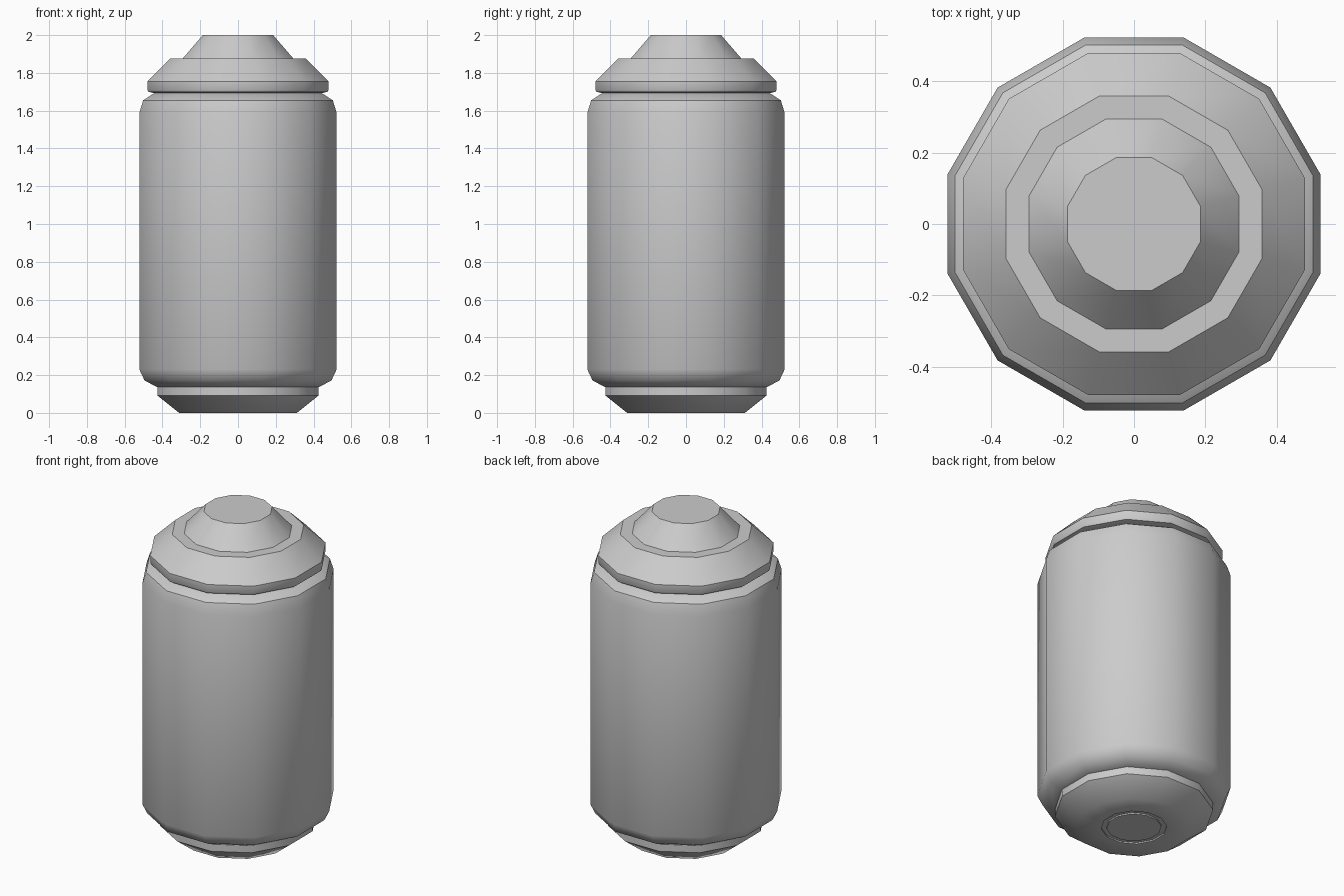
import bpy, bmesh, math

if "Cube" in bpy.data.objects:
    bpy.data.objects.remove(bpy.data.objects["Cube"])

SIDES = 12
K = 1 / math.cos(math.pi / SIDES)  # flat-to-flat half width -> corner radius


def lathe(name, profile):
    """Twelve-sided turned part from (half width, height) points, capped at both ends."""
    bm = bmesh.new()
    rings = []
    for r, z in profile:
        rings.append([bm.verts.new((r * K * math.cos((i + .5) * math.tau / SIDES),
                                    r * K * math.sin((i + .5) * math.tau / SIDES), z))
                      for i in range(SIDES)])
    for a, b in zip(rings, rings[1:]):
        for i in range(SIDES):
            j = (i + 1) % SIDES
            bm.faces.new((a[i], a[j], b[j], b[i]))
    bm.faces.new(rings[0][::-1])
    bm.faces.new(rings[-1])
    me = bpy.data.meshes.new(name)
    bm.to_mesh(me)
    bm.free()
    ob = bpy.data.objects.new(name, me)
    bpy.context.collection.objects.link(ob)
    bpy.ops.object.select_all(action='DESELECT')
    ob.select_set(True)
    bpy.context.view_layer.objects.active = ob
    bpy.ops.object.shade_smooth_by_angle(angle=math.radians(40))
    return ob


# Base with a shallow round recess underneath
lathe("base", [(0.145, 0.008), (0.177, 0.008), (0.177, 0), (0.312, 0),
               (0.427, 0.092), (0.427, 0.137)])
# Disc set in the recess
lathe("base_disc", [(0.148, 0.0), (0.148, 0.02)])
# Main body with rounded shoulders
lathe("body", [(0.43, 0.137), (0.495, 0.172), (0.522, 0.23),
               (0.522, 1.59), (0.502, 1.655), (0.44, 1.695)])
# Lid with small chamfered rim
lathe("lid", [(0.445, 1.693), (0.474, 1.70), (0.479, 1.71), (0.479, 1.755),
              (0.359, 1.875)])
# Tapered cap on top
lathe("cap", [(0.294, 1.875), (0.186, 2.0)])
